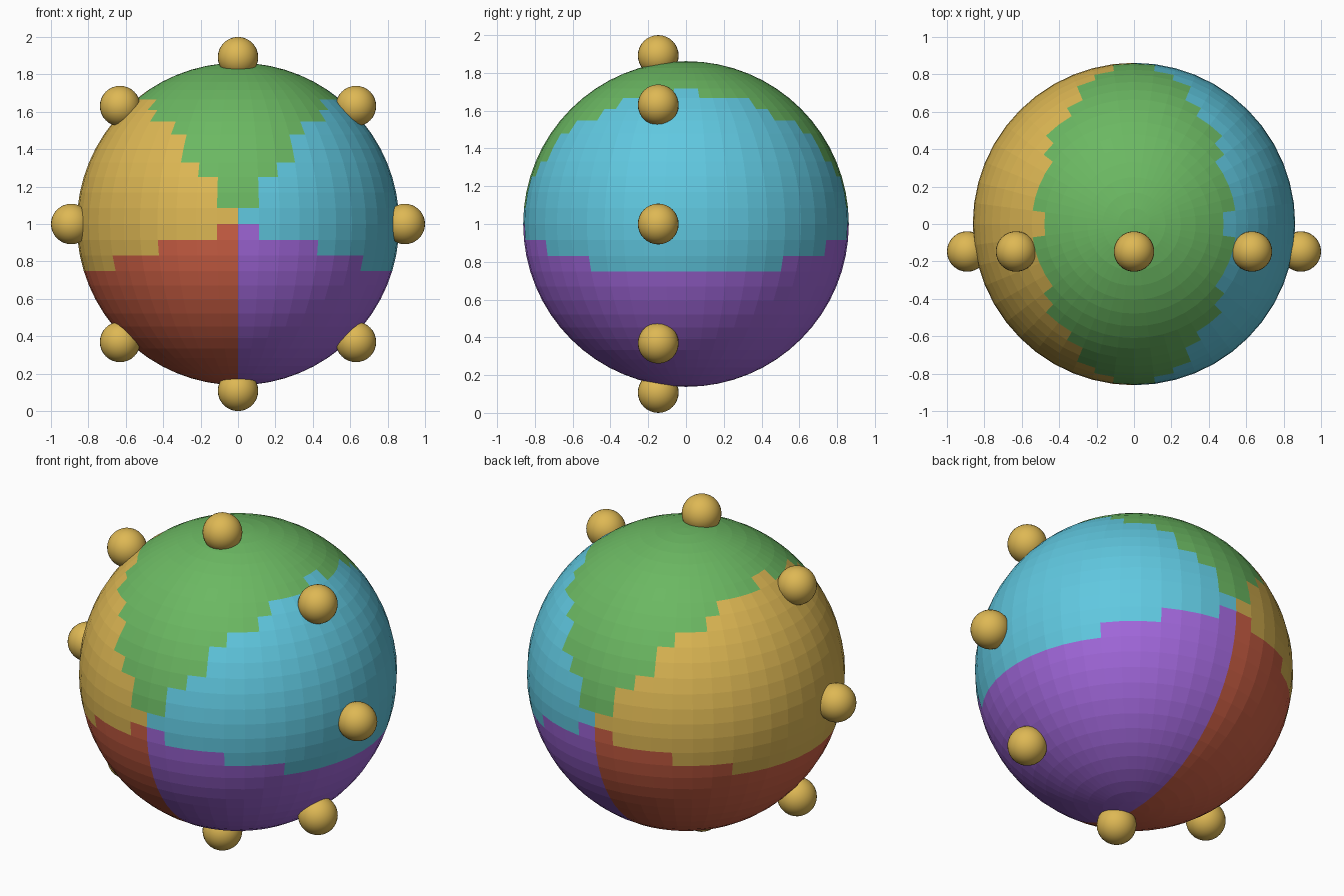
import bpy, math
from mathutils import Vector

if "Cube" in bpy.data.objects:
    bpy.data.objects.remove(bpy.data.objects["Cube"])

CENTRE = Vector((0, 0, 1))
RADIUS = 0.862
STUD_RADIUS = 0.108
STUD_RING = 0.892
STUD_Y = -0.147


def material(name, rgb):
    """Flat colour given as 0-255 display values."""
    lin = [((c / 255 + 0.055) / 1.055) ** 2.4 for c in rgb]
    mat = bpy.data.materials.new(name)
    mat.diffuse_color = (*lin, 1)
    mat.use_nodes = True
    mat.node_tree.nodes["Principled BSDF"].inputs["Base Color"].default_value = mat.diffuse_color
    return mat


yellow = material("yellow", (222, 184, 84))
green = material("green", (107, 184, 98))
blue = material("blue", (96, 200, 224))
purple = material("purple", (162, 104, 220))
red = material("red", (208, 97, 70))


def sphere(name, location, radius, segments, rings, mats):
    bpy.ops.mesh.primitive_uv_sphere_add(
        segments=segments, ring_count=rings, radius=radius, location=location)
    obj = bpy.context.object
    obj.name = name
    for mat in mats:
        obj.data.materials.append(mat)
    return obj


# Faceted ball, coloured in five equal wedges around the y axis
ball = sphere("ball", CENTRE, RADIUS, 48, 32, [green, yellow, red, purple, blue])
wedge = math.tau / 5
for face in ball.data.polygons:
    angle = math.atan2(face.center.z, face.center.x) - math.pi / 2
    face.material_index = int(((angle + wedge / 2) % math.tau) // wedge) % 5

# Ring of eight round studs, slightly in front of the middle
for i in range(8):
    a = i * math.tau / 8
    pos = CENTRE + Vector((STUD_RING * math.cos(a), STUD_Y, STUD_RING * math.sin(a)))
    stud = sphere(f"stud_{i + 1}", pos, STUD_RADIUS, 32, 16, [yellow])
    bpy.ops.object.shade_smooth()
